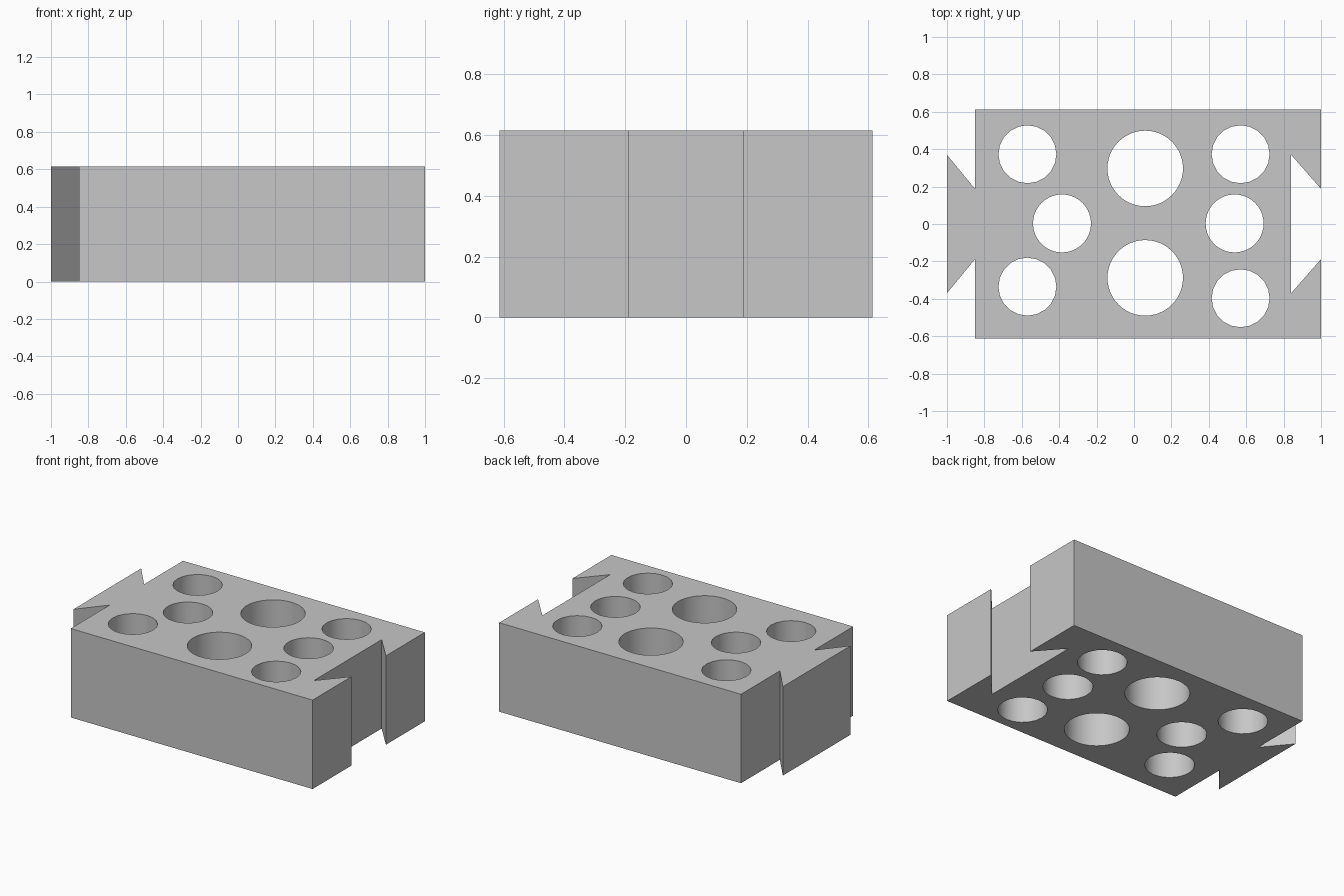
import bpy, bmesh, math

cube = bpy.data.objects.get("Cube")
if cube:
    bpy.data.objects.remove(cube, do_unlink=True)

HEIGHT = 0.615
FRONT, BACK = -0.613, 0.613
SHOULDER, SOCKET = -0.85, 0.84     # x of the tongue root and the socket floor
NECK, FLARE = 0.188, 0.37          # half widths of the dovetail

# Single grey material
grey = bpy.data.materials.new("light_grey")
grey.use_nodes = True
colour = (0.57, 0.57, 0.57, 1)
grey.diffuse_color = colour
grey.node_tree.nodes["Principled BSDF"].inputs["Base Color"].default_value = colour


def ring(x, y, radius, sides):
    step = 2 * math.pi / sides
    return [(x + radius * math.cos(i * step), y + radius * math.sin(i * step))
            for i in range(sides)]


# Block outline: dovetail socket on one end, dovetail tongue on the other
back_half = [(1, NECK), (SOCKET, FLARE)]
back_rim = [(1, BACK), (SHOULDER, BACK), (SHOULDER, NECK), (-1, FLARE)]
half = back_half[::-1] + back_rim
outline = half + [(x, -y) for x, y in reversed(half)]

# Through holes: x, y, radius, sides
holes = [(-0.57, 0.373, 0.155, 20), (-0.57, -0.335, 0.155, 20),
         (0.57, 0.373, 0.155, 20), (0.57, -0.397, 0.155, 20),
         (-0.385, 0.003, 0.155, 40), (0.538, 0.003, 0.155, 40),
         (0.06, 0.297, 0.202, 48), (0.06, -0.288, 0.202, 48)]

# Fill the pierced outline, then extrude it upward
bm = bmesh.new()
for loop in [outline] + [ring(*h) for h in holes]:
    verts = [bm.verts.new((x, y, 0)) for x, y in loop]
    for a, b in zip(verts, verts[1:] + verts[:1]):
        bm.edges.new((a, b))
bmesh.ops.triangle_fill(bm, use_beauty=True, edges=bm.edges[:])
raised = bmesh.ops.extrude_face_region(bm, geom=bm.faces[:], use_keep_orig=True)
top_verts = [g for g in raised["geom"] if isinstance(g, bmesh.types.BMVert)]
bmesh.ops.translate(bm, verts=top_verts, vec=(0, 0, HEIGHT))
bmesh.ops.recalc_face_normals(bm, faces=bm.faces[:])

mesh = bpy.data.meshes.new("dovetail_block")
bm.to_mesh(mesh)
bm.free()
mesh.materials.append(grey)
block = bpy.data.objects.new("dovetail_block", mesh)
bpy.context.collection.objects.link(block)

# Smooth hole walls, crisp edges elsewhere
bpy.ops.object.select_all(action="DESELECT")
block.select_set(True)
bpy.context.view_layer.objects.active = block
bpy.ops.object.shade_smooth_by_angle(angle=math.radians(30))
